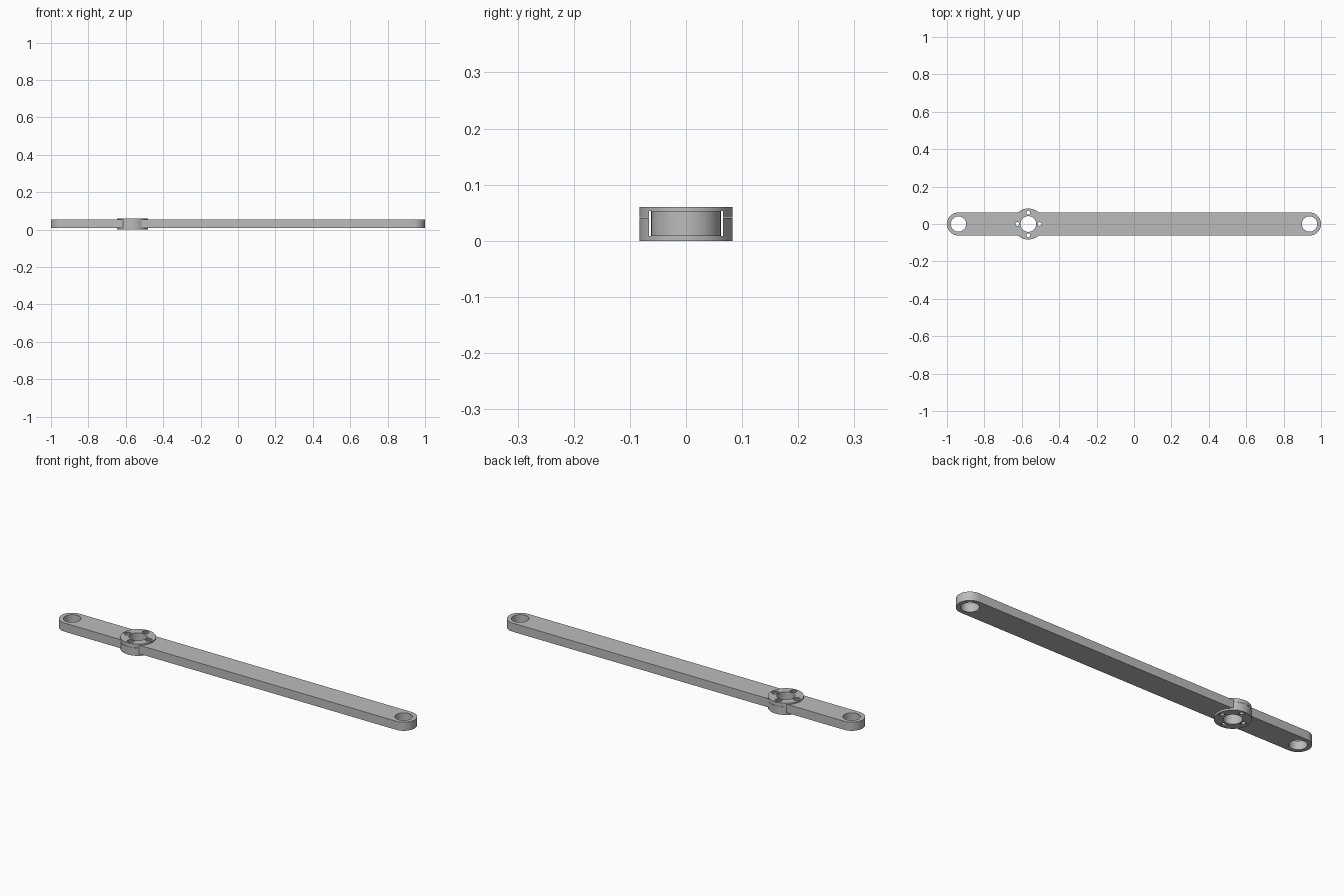
import bpy, bmesh
from math import pi, sin, cos

cube = bpy.data.objects.get("Cube")
if cube:
    bpy.data.objects.remove(cube, do_unlink=True)

grey = bpy.data.materials.new("grey metal")
grey.use_nodes = True
grey.diffuse_color = (0.5, 0.5, 0.5, 1)
grey.node_tree.nodes["Principled BSDF"].inputs["Base Color"].default_value = (0.5, 0.5, 0.5, 1)

HUB_X = -0.565
HUB_R = 0.083
HUB_TOP = 0.06
BAR_HALF = 0.062
BAR_LOW, BAR_HIGH = 0.009, 0.053
SEAM = 0.041


def prism(name, outline, z0, z1):
    """Extrude a flat outline from z0 to z1."""
    bm = bmesh.new()
    face = bm.faces.new([bm.verts.new((x, y, z0)) for x, y in outline])
    top = bmesh.ops.extrude_face_region(bm, geom=[face])["geom"]
    verts = [v for v in top if isinstance(v, bmesh.types.BMVert)]
    bmesh.ops.translate(bm, vec=(0, 0, z1 - z0), verts=verts)
    bmesh.ops.recalc_face_normals(bm, faces=bm.faces)
    mesh = bpy.data.meshes.new(name)
    bm.to_mesh(mesh)
    bm.free()
    mesh.materials.append(grey)
    obj = bpy.data.objects.new(name, mesh)
    bpy.context.collection.objects.link(obj)
    return obj


def arc(x, y, r, start=0, sweep=2 * pi, steps=64, closed=False):
    count = steps + 1 if closed else steps
    return [(x + r * cos(start + sweep * i / steps),
             y + r * sin(start + sweep * i / steps)) for i in range(count)]


def disc(name, x, y, r, z0, z1):
    return prism(name, arc(x, y, r), z0, z1)


def box(name, x0, x1, y, z0, z1):
    return prism(name, [(x0, -y), (x1, -y), (x1, y), (x0, y)], z0, z1)


def cut(obj, cutters):
    """Subtract every cutter and bake the result into the mesh."""
    for c in cutters:
        mod = obj.modifiers.new("cut", "BOOLEAN")
        mod.operation = "DIFFERENCE"
        mod.solver = "EXACT"
        mod.object = c
    bpy.context.view_layer.update()
    graph = bpy.context.evaluated_depsgraph_get()
    mesh = bpy.data.meshes.new_from_object(obj.evaluated_get(graph))
    obj.modifiers.clear()
    obj.data = mesh


# Long bar with rounded ends
end = 1 - BAR_HALF
bar = prism("long_bar",
            arc(end, 0, BAR_HALF, -pi / 2, pi, 32, True)
            + arc(-end, 0, BAR_HALF, pi / 2, pi, 32, True),
            BAR_LOW, BAR_HIGH)

# Clamp hub: base and cap meeting at a fine seam
base = disc("hub_base", HUB_X, 0, HUB_R, 0, SEAM - 0.0005)
cap = disc("hub_cap", HUB_X, 0, HUB_R, SEAM + 0.0005, HUB_TOP)

# Cutters
eyes = [disc("eye_cutter", s * end, 0, 0.041, -0.1, 0.2) for s in (-1, 1)]
bore = disc("bore_cutter", HUB_X, 0, 0.042, -0.1, 0.2)
slot = box("slot_cutter", HUB_X - 0.2, HUB_X + 0.2, BAR_HALF + 0.004, BAR_LOW, BAR_HIGH)
screws, top_recess, low_recess = [], [], []
for i in range(4):
    x = HUB_X + 0.06 * cos(i * pi / 2)
    y = 0.06 * sin(i * pi / 2)
    screws.append(disc("screw_cutter", x, y, 0.01, -0.1, 0.2))
    top_recess.append(disc("recess_cutter", x, y, 0.017, HUB_TOP - 0.005, 0.2))
    low_recess.append(disc("recess_cutter", x, y, 0.015, -0.1, 0.005))

cut(bar, eyes + [bore] + screws)
cut(base, [slot, bore] + screws + low_recess)
cut(cap, [slot, bore] + screws + top_recess)
for c in eyes + [bore, slot] + screws + top_recess + low_recess:
    bpy.data.objects.remove(c, do_unlink=True)

# Smooth the round walls, keep the edges sharp
bpy.ops.object.select_all(action="DESELECT")
for obj in (bar, base, cap):
    obj.select_set(True)
bpy.context.view_layer.objects.active = bar
bpy.ops.object.shade_smooth_by_angle(angle=pi / 6)
